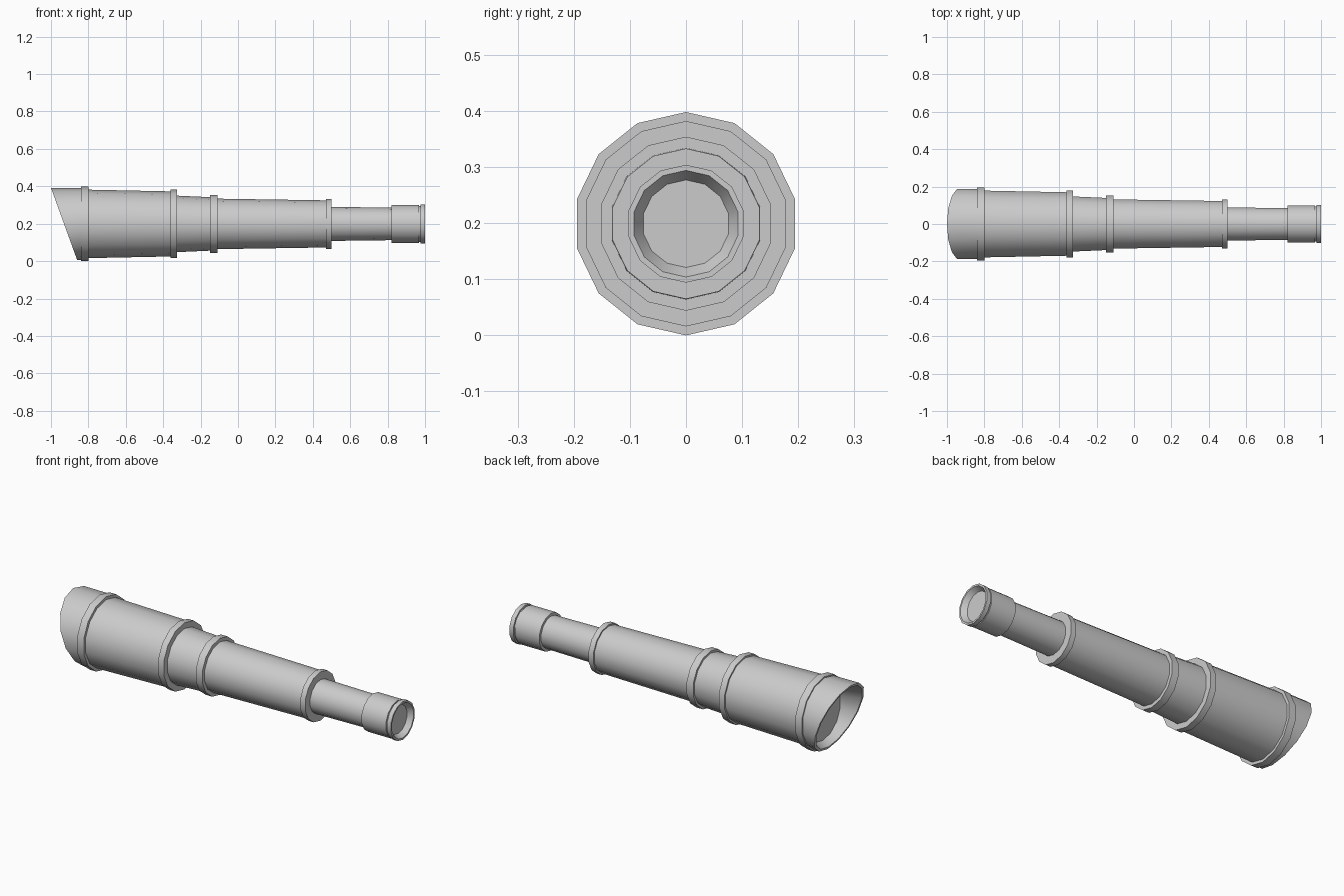
import bpy, bmesh
from math import sin, cos, tau

if "Cube" in bpy.data.objects:
    bpy.data.objects.remove(bpy.data.objects["Cube"])

SIDES = 14
AXIS_Z = 0.199


def lathe(name, profile, slant=(), cap_end=False, flip=False):
    """Revolve (x, radius) points about the long axis; slant lists loops cut obliquely."""
    bm = bmesh.new()
    loops = []
    for i, (x, r) in enumerate(profile):
        loop = []
        for k in range(SIDES):
            a = tau * k / SIDES
            y, z = r * sin(a), r * cos(a)
            px = -1 + 0.14 * (0.193 - z) / 0.386 if i in slant else x
            loop.append(bm.verts.new((px, y, z + AXIS_Z)))
        loops.append(loop)
    for a, b in zip(loops, loops[1:]):
        for k in range(SIDES):
            n = (k + 1) % SIDES
            bm.faces.new((a[k], b[k], b[n], a[n]))
    if cap_end:
        bm.faces.new(loops[-1][::-1])
    if flip:
        bmesh.ops.reverse_faces(bm, faces=bm.faces[:])
    me = bpy.data.meshes.new(name)
    bm.to_mesh(me)
    bm.free()
    ob = bpy.data.objects.new(name, me)
    bpy.context.collection.objects.link(ob)
    bpy.ops.object.select_all(action='DESELECT')
    ob.select_set(True)
    bpy.context.view_layer.objects.active = ob
    bpy.ops.object.shade_smooth_by_angle(angle=0.51)


def ring(name, x0, x1, r, r_left, r_right):
    """Raised collar with side walls reaching down to the neighbouring tubes."""
    lathe(name, [(x0, r_left), (x0, r), (x1, r), (x1, r_right)])


# Slanted lens hood: outside, rim, tapered inside, front lens
lathe("lens_hood", [(-0.84, 0.192), (-1, 0.193), (-1, 0.180), (-0.83, 0.155)],
      slant=(1, 2), cap_end=True, flip=True)

# Telescoping tubes, each slightly tapered
for name, x0, r0, x1, r1 in (
        ("main_barrel", -0.80, 0.183, -0.36, 0.174),
        ("second_tube", -0.325, 0.151, -0.15, 0.143),
        ("third_tube", -0.11, 0.135, 0.47, 0.126),
        ("draw_tube", 0.50, 0.091, 0.82, 0.087)):
    lathe(name, [(x0, r0), (x1, r1)])

# Collars at the joints
ring("front_collar", -0.84, -0.80, 0.199, 0.192, 0.183)
ring("barrel_collar", -0.36, -0.325, 0.183, 0.174, 0.151)
ring("second_collar", -0.15, -0.11, 0.155, 0.143, 0.135)
ring("third_collar", 0.47, 0.50, 0.134, 0.126, 0.091)

# Eyepiece body, groove, end rim and recessed lens
ring("eyepiece_body", 0.82, 0.968, 0.102, 0.087, 0.096)
lathe("eyepiece_rim", [(0.968, 0.096), (0.976, 0.096), (0.976, 0.105), (1.0, 0.105),
                       (1.0, 0.095), (0.972, 0.078)], cap_end=True)
